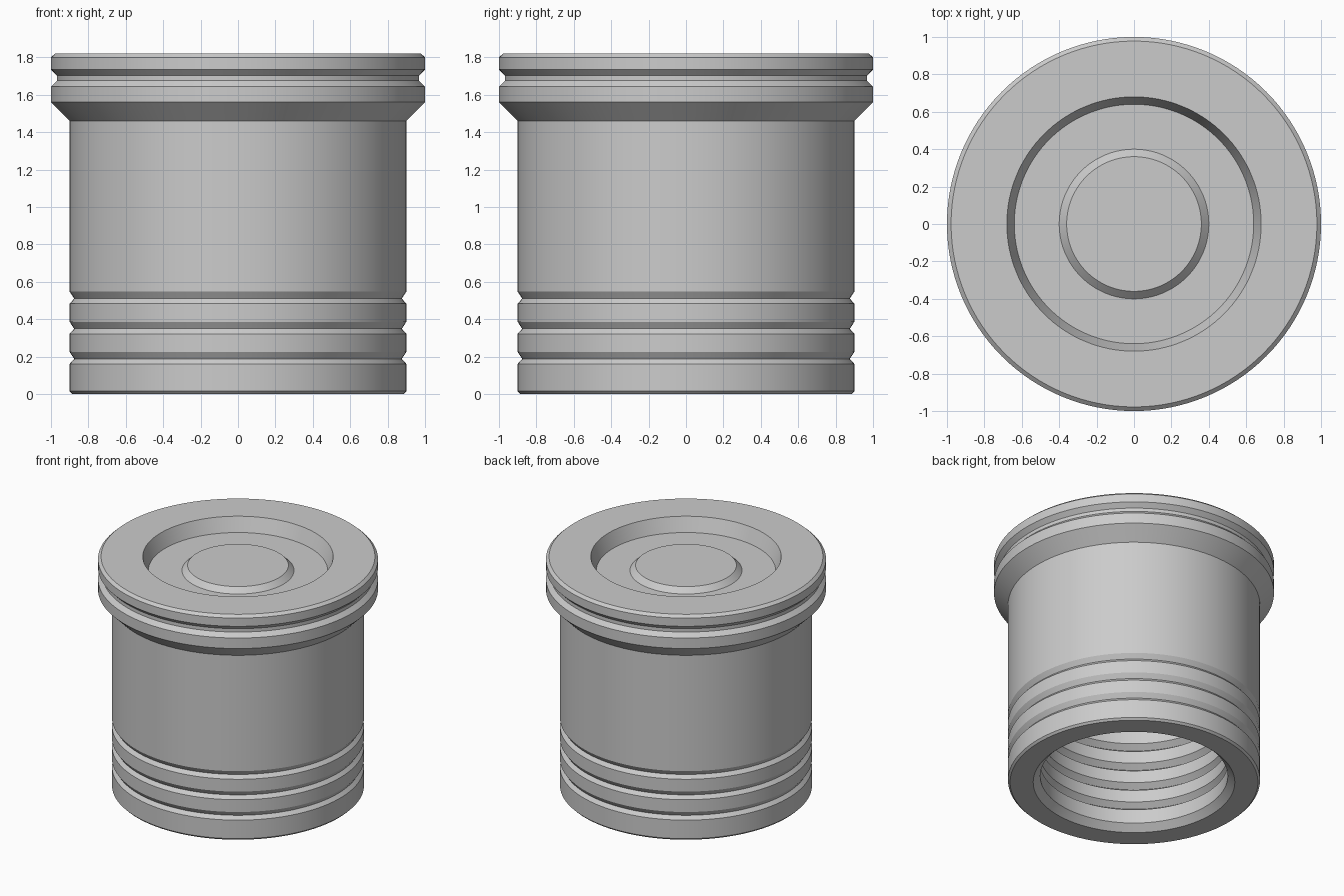
import bpy, bmesh, math

SEGMENTS = 128

if "Cube" in bpy.data.objects:
    bpy.data.objects.remove(bpy.data.objects["Cube"])

grey = bpy.data.materials.new("plain_grey")
grey.use_nodes = True
grey.diffuse_color = (0.6, 0.6, 0.6, 1)
grey.node_tree.nodes["Principled BSDF"].inputs["Base Color"].default_value = (0.6, 0.6, 0.6, 1)


def groove(z, rim, root):
    """V groove starting at height z: short lower wall, longer upper wall."""
    return [(rim, z), (root, z + 0.027), (rim, z + 0.064)]


def revolve(name, profile):
    """Spin a radius/height profile round the z axis."""
    bm = bmesh.new()
    verts = [bm.verts.new((r, 0, z)) for r, z in profile]
    edges = [bm.edges.new(pair) for pair in zip(verts, verts[1:])]
    bmesh.ops.spin(bm, geom=verts + edges, axis=(0, 0, 1), cent=(0, 0, 0),
                   angle=math.tau, steps=SEGMENTS, use_merge=True)
    bmesh.ops.remove_doubles(bm, verts=bm.verts, dist=0.0001)
    bmesh.ops.recalc_face_normals(bm, faces=bm.faces)
    mesh = bpy.data.meshes.new(name)
    bm.to_mesh(mesh)
    bm.free()
    mesh.materials.append(grey)
    obj = bpy.data.objects.new(name, mesh)
    bpy.context.collection.objects.link(obj)
    bpy.ops.object.select_all(action="DESELECT")
    obj.select_set(True)
    bpy.context.view_layer.objects.active = obj
    bpy.ops.object.shade_smooth_by_angle(angle=math.radians(20))
    return obj


# Threaded bore, from the closed end down to the mouth
bore = [(0, 1.5), (0.67, 1.5)]
for i in reversed(range(8)):
    bore += reversed(groove(0.16 + 0.16 * i, 0.67, 0.71))
bore += [(0.67, 0.05), (0.72, 0)]

# Sleeve with three outer grooves
sleeve = [(0.885, 0), (0.9, 0.015)]
for i in range(3):
    sleeve += groove(0.161 + 0.161 * i, 0.9, 0.876)
sleeve += [(0.9, 1.46)]

# Flange with one wide groove and a chamfered rim
flange = [(1, 1.56), (1, 1.643), (0.968, 1.675), (0.968, 1.702),
          (1, 1.735), (1, 1.8), (0.978, 1.82)]

# Recessed top with a raised central boss
recess = [(0.68, 1.82), (0.64, 1.71), (0.4, 1.71), (0.36, 1.75), (0, 1.75)]

revolve("flanged_cap_body", bore + sleeve + flange + recess)
